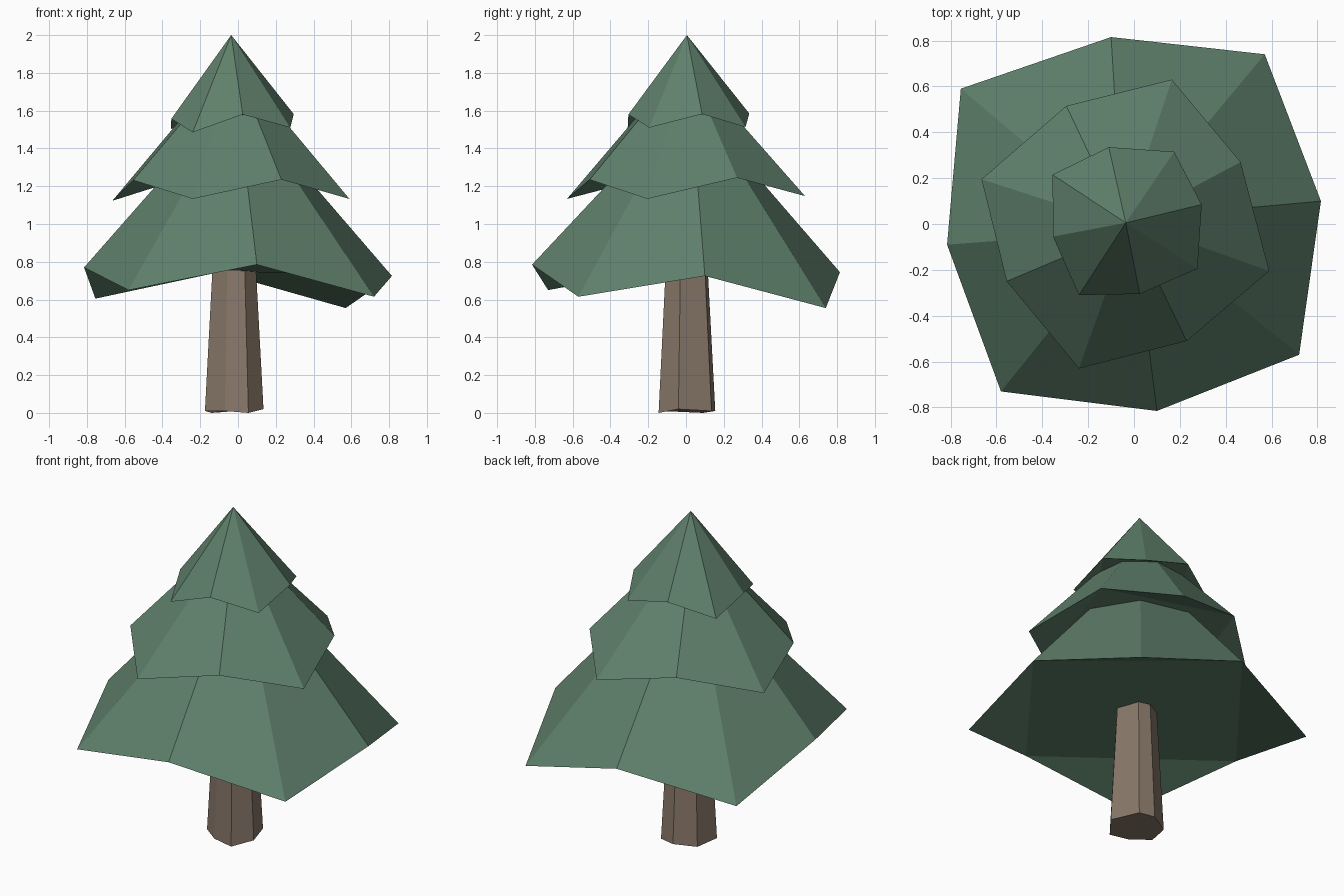
import bpy
import bmesh
from math import cos, sin, radians
from mathutils import Vector

default_cube = bpy.data.objects.get("Cube")
if default_cube:
    bpy.data.objects.remove(default_cube, do_unlink=True)


def make_material(name, colour):
    material = bpy.data.materials.new(name)
    material.use_nodes = True
    material.diffuse_color = (*colour, 1)
    shader = next(n for n in material.node_tree.nodes if n.type == "BSDF_PRINCIPLED")
    shader.inputs["Base Color"].default_value = (*colour, 1)
    return material


def finish(bm, name, material):
    """Turn the bmesh into a flat-shaded object."""
    bmesh.ops.recalc_face_normals(bm, faces=bm.faces[:])
    mesh = bpy.data.meshes.new(name)
    bm.to_mesh(mesh)
    bm.free()
    mesh.materials.append(material)
    obj = bpy.data.objects.new(name, mesh)
    bpy.context.collection.objects.link(obj)
    return obj


def bridge(bm, lower, upper):
    """Join two rings of equal length with side faces."""
    count = len(lower)
    for i in range(count):
        j = (i + 1) % count
        bm.faces.new((lower[i], lower[j], upper[j], upper[i]))


def foliage_tier(name, rim, material, collar=None, tip=None):
    """Skirt whose odd rim corners droop, ending in a hidden collar or a tip."""
    bm = bmesh.new()
    lower = [bm.verts.new(p) for p in rim]
    count = len(lower)

    # Underside: a level middle with a drooping flap at each odd corner
    bm.faces.new(lower[::2])
    for i in range(1, count, 2):
        bm.faces.new((lower[i - 1], lower[i], lower[(i + 1) % count]))

    if tip:
        peak = bm.verts.new(tip)
        for a, b in zip(lower, lower[1:] + lower[:1]):
            bm.faces.new((a, b, peak))
    else:
        x, radius, z, start = collar
        angles = [radians(start + 360 / count * i) for i in range(count)]
        upper = [bm.verts.new((x + radius * cos(a), radius * sin(a), z)) for a in angles]
        bridge(bm, lower, upper)
        bm.faces.new(upper)
    return finish(bm, name, material)


green = make_material("pine green", (0.115, 0.216, 0.148))
brown = make_material("bark brown", (0.25, 0.187, 0.143))

# Trunk: uneven seven-sided foot, narrowing upwards
foot = [(0.075, 0.135, 0.01), (-0.02, 0.155, 0.01), (-0.14, 0.09, 0),
        (-0.175, -0.05, 0.01), (-0.07, -0.13, 0.01), (0.055, -0.145, 0), (0.135, -0.04, 0.02)]
axis = Vector((-0.02, 0, 0))
bm = bmesh.new()
base = [bm.verts.new(p) for p in foot]
head = []
for p in foot:
    point = axis + (Vector(p) - axis) * 0.74
    point.z = 0.77
    head.append(bm.verts.new(point))
bridge(bm, base, head)
bm.faces.new(base)
bm.faces.new(head)
finish(bm, "trunk", brown)

# Lower skirt of foliage
lower_rim = [(0.815, 0.1, 0.725), (0.57, 0.74, 0.555), (-0.1, 0.815, 0.745), (-0.755, 0.59, 0.605),
             (-0.815, -0.09, 0.77), (-0.58, -0.73, 0.65), (0.1, -0.815, 0.785), (0.72, -0.57, 0.615)]
foliage_tier("lower_foliage", lower_rim, green, collar=(-0.015, 0.365, 1.27, 9))

# Middle skirt of foliage
middle_rim = [(0.465, 0.27, 1.245), (0.165, 0.63, 1.148), (-0.295, 0.515, 1.24), (-0.665, 0.195, 1.123),
              (-0.555, -0.25, 1.232), (-0.24, -0.63, 1.133), (0.23, -0.51, 1.235), (0.59, -0.205, 1.133)]
foliage_tier("middle_foliage", middle_rim, green, collar=(-0.033, 0.255, 1.585, 29))

# Pointed top of foliage
top_rim = [(0.295, 0.085, 1.582), (0.175, 0.315, 1.513), (-0.11, 0.335, 1.585), (-0.355, 0.215, 1.503),
           (-0.353, -0.055, 1.557), (-0.24, -0.31, 1.485), (0.025, -0.305, 1.58), (0.277, -0.195, 1.51)]
foliage_tier("top_foliage", top_rim, green, tip=(-0.036, 0.005, 2))
